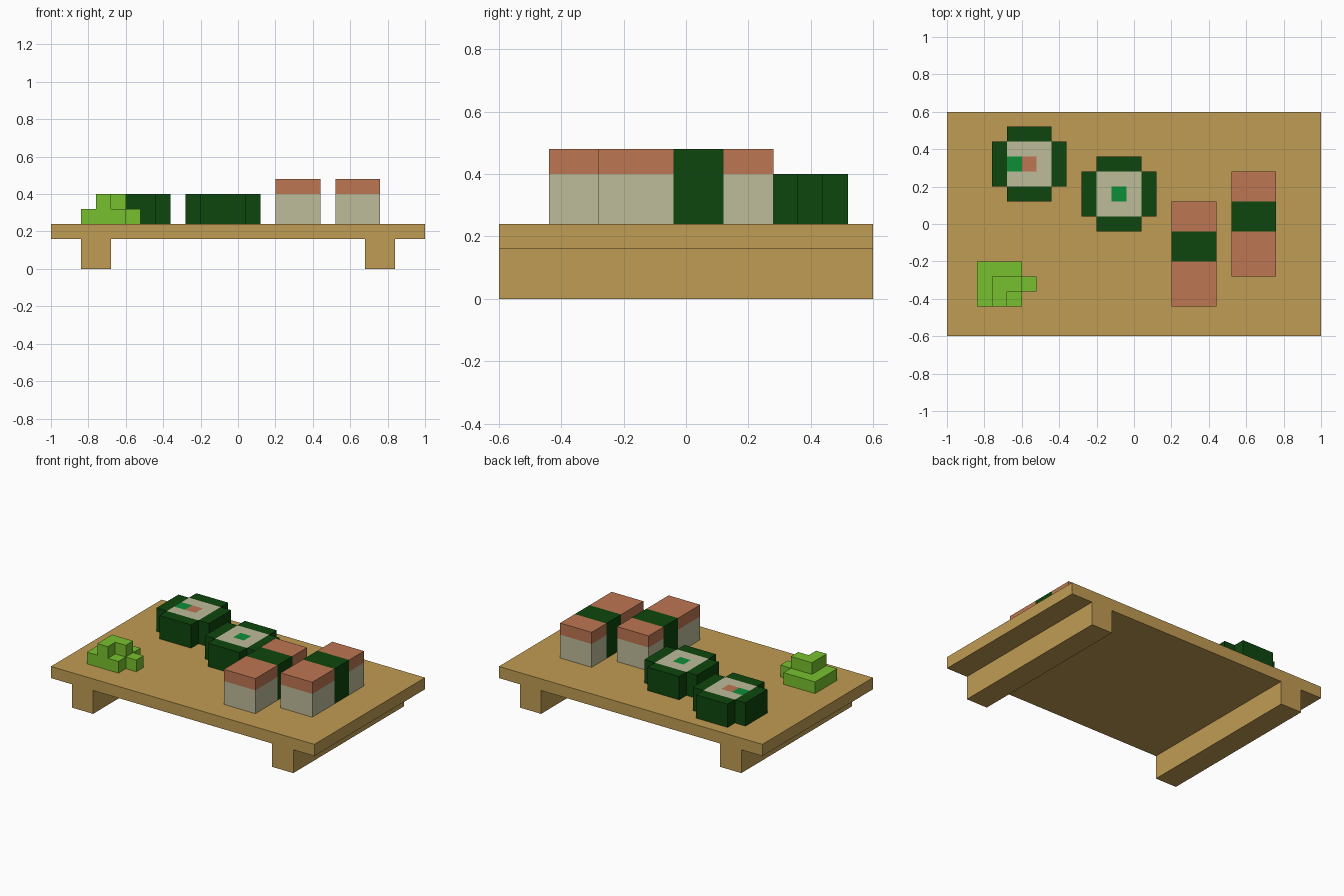
import bpy, bmesh
from mathutils import Vector

cube = bpy.data.objects.get("Cube")
if cube:
    bpy.data.objects.remove(cube, do_unlink=True)


def material(name, rgb):
    """Flat material from 0-255 sRGB values."""
    lin = [((c / 255 + 0.055) / 1.055) ** 2.4 for c in rgb]
    m = bpy.data.materials.new(name)
    m.use_nodes = True
    m.diffuse_color = (*lin, 1)
    bsdf = m.node_tree.nodes["Principled BSDF"]
    bsdf.inputs["Base Color"].default_value = (*lin, 1)
    bsdf.inputs["Roughness"].default_value = 0.9
    return m


WOOD = material("wood", (192, 156, 83))
RICE = material("rice", (190, 188, 154))
FISH = material("salmon", (190, 118, 82))
NORI = material("seaweed", (13, 70, 14))
CUCUMBER = material("cucumber", (13, 141, 56))
WASABI = material("wasabi", (119, 193, 46))


def finish(name, bm, *mats):
    bmesh.ops.recalc_face_normals(bm, faces=bm.faces)
    mesh = bpy.data.meshes.new(name)
    bm.to_mesh(mesh)
    bm.free()
    for m in mats:
        mesh.materials.append(m)
    obj = bpy.data.objects.new(name, mesh)
    bpy.context.collection.objects.link(obj)
    return obj


def prism(name, points, vector, mat):
    """Extrude a flat outline along a vector."""
    bm = bmesh.new()
    face = bm.faces.new([bm.verts.new(p) for p in points])
    ext = bmesh.ops.extrude_face_region(bm, geom=[face], use_keep_orig=True)
    verts = [g for g in ext["geom"] if isinstance(g, bmesh.types.BMVert)]
    bmesh.ops.translate(bm, verts=verts, vec=Vector(vector))
    return finish(name, bm, mat)


def box(name, x0, x1, y0, y1, z0, z1, mat):
    pts = [(x0, y0, z0), (x1, y0, z0), (x1, y1, z0), (x0, y1, z0)]
    return prism(name, pts, (0, 0, z1 - z0), mat)


TOP = 0.24    # upper surface of the board

# Serving board with two full-depth feet, as one side-to-side profile
half = [(1, TOP), (1, 0.16), (0.84, 0.16), (0.84, 0), (0.68, 0), (0.68, 0.16)]
outline = half + [(-x, z) for x, z in reversed(half)]
prism("serving_board", [(x, -0.6, z) for x, z in outline], (0, 1.2, 0), WOOD)


# Nigiri: rice block and fish slice on each side of a seaweed band
def nigiri(name, x, y):
    x0, x1 = x - 0.12, x + 0.12
    for side, y0, y1 in (("front", y - 0.28, y - 0.04), ("back", y + 0.12, y + 0.28)):
        box(f"{name}_rice_{side}", x0, x1, y0, y1, TOP, 0.40, RICE)
        box(f"{name}_fish_{side}", x0, x1, y0, y1, 0.40, 0.48, FISH)
    box(f"{name}_seaweed_band", x0, x1, y - 0.04, y + 0.12, TOP, 0.48, NORI)


nigiri("nigiri_left", 0.64, 0.0)
nigiri("nigiri_middle", 0.32, -0.16)


# Maki: square rice core with filling cut into its top, four seaweed slabs around
def maki(name, x, y, fillings):
    core = box(f"{name}_rice", x - 0.12, x + 0.12, y - 0.12, y + 0.12, TOP, 0.40, RICE)
    bm = bmesh.new()
    bm.from_mesh(core.data)
    cuts = [((x + d, 0, 0), (1, 0, 0)) for d in (-0.04, 0.04)]
    cuts += [((0, y + d, 0), (0, 1, 0)) for d in (-0.04, 0.04)]
    for co, no in cuts:
        bmesh.ops.bisect_plane(bm, geom=bm.verts[:] + bm.edges[:] + bm.faces[:],
                               plane_co=co, plane_no=no)
    for i, (dx, mat) in enumerate(fillings, 1):
        core.data.materials.append(mat)
        for f in bm.faces:
            c = f.calc_center_median()
            if c.z > 0.399 and abs(c.x - x - dx) < 0.03 and abs(c.y - y) < 0.03:
                f.material_index = i
    bm.to_mesh(core.data)
    bm.free()
    for side, dx, dy in (("left", 1, 0), ("right", -1, 0), ("back", 0, 1), ("front", 0, -1)):
        cx, cy = x + dx * 0.16, y + dy * 0.16
        hx, hy = (0.04, 0.12) if dx else (0.12, 0.04)
        box(f"{name}_seaweed_{side}", cx - hx, cx + hx, cy - hy, cy + hy, TOP, 0.40, NORI)


maki("maki_middle", -0.08, 0.16, [(0, CUCUMBER)])
maki("maki_right", -0.56, 0.32, [(-0.08, CUCUMBER), (0, FISH)])

# Wasabi: low stepped mound with an L-shaped upper layer
lower = [(-0.84, -0.44), (-0.60, -0.44), (-0.60, -0.36), (-0.52, -0.36),
         (-0.52, -0.28), (-0.60, -0.28), (-0.60, -0.20), (-0.84, -0.20)]
upper = [(-0.76, -0.44), (-0.68, -0.44), (-0.68, -0.36), (-0.60, -0.36),
         (-0.60, -0.28), (-0.76, -0.28)]
prism("wasabi_lower", [(x, y, TOP) for x, y in lower], (0, 0, 0.08), WASABI)
prism("wasabi_upper", [(x, y, 0.32) for x, y in upper], (0, 0, 0.08), WASABI)
